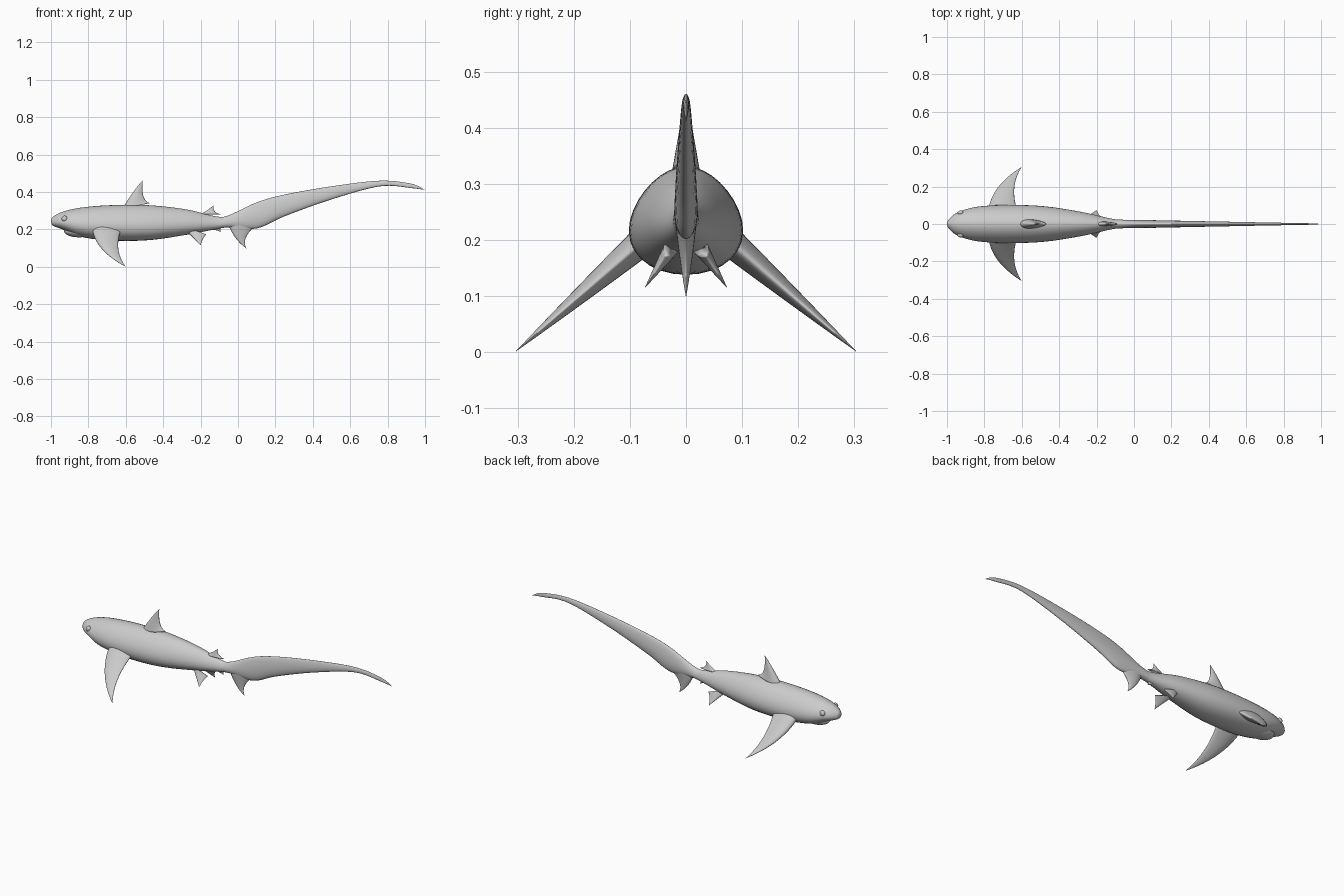
import bpy, bmesh, math
from mathutils import Vector

cube = bpy.data.objects.get("Cube")
if cube:
    bpy.data.objects.remove(cube, do_unlink=True)

# One plain grey skin colour
GREY = (0.6, 0.6, 0.6, 1)
skin = bpy.data.materials.new("grey skin")
skin.use_nodes = True
skin.diffuse_color = GREY
skin.node_tree.nodes["Principled BSDF"].inputs["Base Color"].default_value = GREY


def finish(obj):
    """Give the part its skin and smooth shading."""
    obj.data.materials.append(skin)
    for face in obj.data.polygons:
        face.use_smooth = True


def loft(name, sections, origin, span, skew, sides=24):
    """Skin foil-shaped rings, each given by its two edge points and half thickness."""
    along = Vector((1, 0, 0))
    span = Vector(span).normalized()
    normal = span.cross(along)
    bm = bmesh.new()
    rings = []
    for lead, trail, half in sections:
        ring = []
        for side in range(sides):
            angle = math.tau * side / sides
            chord = lead.lerp(trail, (1 - math.cos(angle)) / 2)
            width = half * math.sin(angle) * (1 + skew * math.cos(angle))
            ring.append(bm.verts.new(
                Vector(origin) + along * chord.x + span * chord.y + normal * width))
        rings.append(ring)
    for ring, following in zip(rings, rings[1:]):
        for side in range(sides):
            bm.faces.new((ring[side - 1], ring[side], following[side], following[side - 1]))
    bm.faces.new(rings[0])
    bmesh.ops.remove_doubles(bm, verts=bm.verts, dist=0.0001)
    bmesh.ops.recalc_face_normals(bm, faces=bm.faces)
    mesh = bpy.data.meshes.new(name)
    bm.to_mesh(mesh)
    bm.free()
    obj = bpy.data.objects.new(name, mesh)
    bpy.context.collection.objects.link(obj)
    finish(obj)


def bezier(start, control, end, t):
    """Point on a quadratic curve."""
    start, control, end = Vector(start), Vector(control), Vector(end)
    return start.lerp(control, t).lerp(control.lerp(end, t), t)


def fin(name, front, front_bend, back, back_bend, tip, half, origin=(0, 0, 0), span=(0, 0, 1)):
    """Fin between two curved edges that meet at the tip and thin towards it."""
    steps = 16
    sections = []
    for step in range(steps + 1):
        t = step / steps
        sections.append((bezier(front, front_bend, tip, t),
                         bezier(back, back_bend, tip, t), half * (1 - t)))
    loft(name, sections, origin, span, skew=0.3)


def spline(stations, steps=8):
    """Smooth the stations with a Catmull-Rom curve."""
    points = [Vector(station) for station in stations]
    padded = [points[0]] + points + [points[-1]]
    result = []
    for before, start, end, after in zip(padded, padded[1:], padded[2:], padded[3:]):
        leave, arrive = (end - before) / 2, (after - start) / 2
        for step in range(steps):
            t = step / steps
            ease = t * t * (3 - 2 * t)
            result.append(start.lerp(end, ease) + leave * (t * (1 - t) ** 2)
                          - arrive * (t * t * (1 - t)))
    return result + [points[-1]]


def ellipsoid(name, centre, radii):
    bpy.ops.mesh.primitive_uv_sphere_add(segments=24, ring_count=12, location=centre)
    obj = bpy.context.object
    obj.name = name
    obj.scale = radii
    finish(obj)


# Body running from the snout into the long upper tail lobe: x, belly, back, half width
stations = [
    (-1, .245, .245, 0), (-.99, .22, .266, .025), (-.94, .2, .293, .062),
    (-.84, .16, .316, .09), (-.68, .14, .329, .1), (-.48, .142, .329, .093),
    (-.28, .17, .307, .063), (-.12, .2, .27, .028), (-.05, .21, .275, .022),
    (.1, .205, .344, .02), (.25, .27, .386, .017), (.5, .36, .43, .012),
    (.76, .43, .46, .007), (.93, .42, .443, .004), (1, .41, .41, 0)]
loft("body", [(Vector((x, belly)), Vector((x, back)), half)
              for x, belly, back, half in spline(stations)],
     origin=(0, 0, 0), span=(0, 0, 1), skew=0.2, sides=32)

# Lower jaw set just behind the snout
ellipsoid("lower_jaw", (-.85, 0, .19), (.08, .055, .033))

# Fins on the centre line
fin("dorsal_fin", (-.62, .31), (-.55, .42), (-.47, .34), (-.52, .35), (-.51, .462), .024)
fin("second_dorsal_fin", (-.2, .28), (-.15, .31), (-.09, .28), (-.14, .29), (-.13, .33), .012)
fin("anal_fin", (-.16, .2), (-.12, .2), (-.09, .21), (-.1, .2), (-.09, .185), .01)
fin("lower_tail_lobe", (-.06, .25), (-.03, .15), (.12, .24), (.01, .16), (.045, .098), .02)

# Paired fins and eyes
for side, sign in (("left", 1), ("right", -1)):
    fin(side + "_pectoral_fin", (-.78, -.05), (-.77, .13), (-.62, -.05), (-.67, .13),
        (-.6, .272), .027, origin=(0, sign * .1, .178), span=(0, sign * .76, -.66))
    fin(side + "_pelvic_fin", (-.28, -.02), (-.23, .04), (-.17, .01), (-.19, .03),
        (-.2, .08), .014, origin=(0, sign * .03, .18), span=(0, sign * .55, -.83))
    ellipsoid(side + "_eye", (-.927, sign * .06, .257), (.016, .012, .016))
